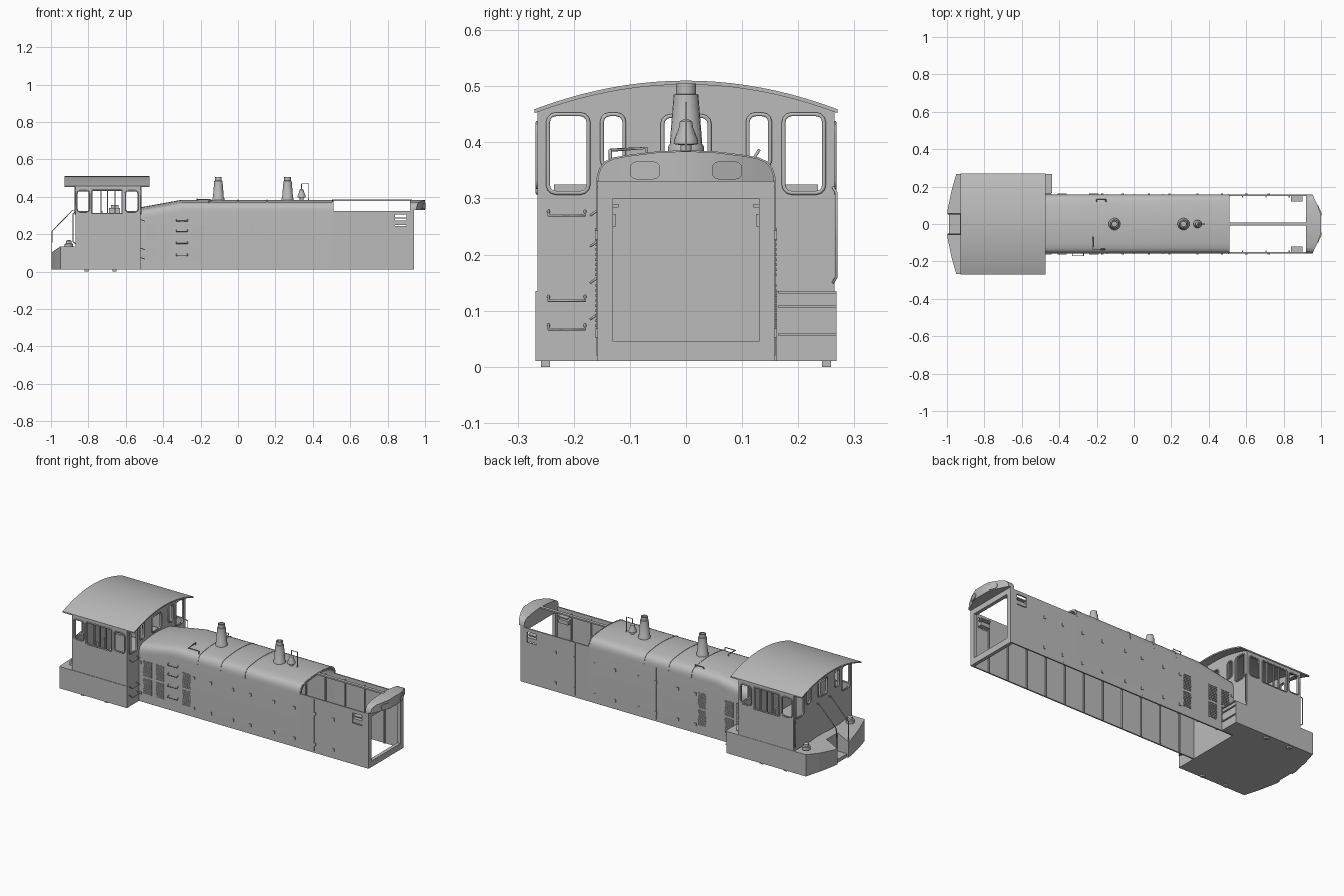
import bpy, bmesh, math

if "Cube" in bpy.data.objects:
    bpy.data.objects.remove(bpy.data.objects["Cube"])

grey = bpy.data.materials.new("body_grey")
grey.diffuse_color = (0.5, 0.5, 0.5, 1)
grey.use_nodes = True
grey.node_tree.nodes["Principled BSDF"].inputs["Base Color"].default_value = grey.diffuse_color


def mesh(name, verts, faces, smooth=0):
    bm = bmesh.new()
    vs = [bm.verts.new(v) for v in verts]
    for f in faces:
        bm.faces.new([vs[i] for i in f])
    bmesh.ops.recalc_face_normals(bm, faces=bm.faces)
    me = bpy.data.meshes.new(name)
    bm.to_mesh(me)
    bm.free()
    me.materials.append(grey)
    ob = bpy.data.objects.new(name, me)
    bpy.context.collection.objects.link(ob)
    if smooth:
        bpy.ops.object.select_all(action='DESELECT')
        ob.select_set(True)
        bpy.context.view_layer.objects.active = ob
        bpy.ops.object.shade_smooth_by_angle(angle=math.radians(smooth))
    return ob


def loft(name, rings, smooth=0):
    n = len(rings[0])
    faces = [list(range(n)), list(range((len(rings) - 1) * n, len(rings) * n))]
    for r in range(len(rings) - 1):
        for i in range(n):
            j = (i + 1) % n
            faces.append([r * n + i, r * n + j, (r + 1) * n + j, (r + 1) * n + i])
    return mesh(name, [v for r in rings for v in r], faces, smooth)


def put(axis, p, t):
    return {'x': (t, p[0], p[1]), 'y': (p[0], t, p[1]), 'z': (p[0], p[1], t)}[axis]


def prism(name, pts, axis, a, b, smooth=0):
    return loft(name, [[put(axis, p, t) for p in pts] for t in (a, b)], smooth)


def boxes(name, specs):
    verts, faces = [], []
    for x0, x1, y0, y1, z0, z1 in specs:
        o = len(verts)
        verts += [(x, y, z) for x in (x0, x1) for y in (y0, y1) for z in (z0, z1)]
        faces += [[o + i for i in f] for f in ((0, 1, 3, 2), (4, 5, 7, 6), (0, 1, 5, 4),
                                               (2, 3, 7, 6), (0, 2, 6, 4), (1, 3, 7, 5))]
    return mesh(name, verts, faces)


def rods(name, paths, r=0.003, closed=False):
    cu = bpy.data.curves.new(name, 'CURVE')
    cu.dimensions = '3D'
    cu.bevel_depth, cu.bevel_resolution, cu.use_fill_caps = r, 1, True
    for p in paths:
        s = cu.splines.new('POLY')
        s.points.add(len(p) - 1)
        for q, c in zip(s.points, p):
            q.co = (*c, 1)
        s.use_cyclic_u = closed
    cu.materials.append(grey)
    ob = bpy.data.objects.new(name, cu)
    bpy.context.collection.objects.link(ob)
    bpy.ops.object.select_all(action='DESELECT')
    ob.select_set(True)
    bpy.context.view_layer.objects.active = ob
    bpy.ops.object.convert(target='MESH')


def lathe(name, x, y, prof, n=20):
    loft(name, [[(x + r * math.cos(2 * math.pi * i / n), y + r * math.sin(2 * math.pi * i / n), z)
                 for i in range(n)] for r, z in prof], 35)


def cut(ob, cutter):
    m = ob.modifiers.new("cut", 'BOOLEAN')
    m.object, m.operation, m.solver = cutter, 'DIFFERENCE', 'EXACT'
    bpy.context.view_layer.objects.active = ob
    bpy.ops.object.modifier_apply(modifier=m.name)
    bpy.data.objects.remove(cutter)


def rrect(a0, a1, z0, z1, r=0.014):
    pts = []
    for cx, cz, s in ((a1 - r, z1 - r, 0), (a0 + r, z1 - r, 90), (a0 + r, z0 + r, 180), (a1 - r, z0 + r, 270)):
        pts += [(cx + r * math.cos(math.radians(s + k * 30)), cz + r * math.sin(math.radians(s + k * 30)))
                for k in range(4)]
    return pts


# Hood cross-section: one half, mirrored
HALF = [(.158, .01), (.158, .32), (.157, .338), (.152, .353), (.143, .364), (.128, .371), (.1, .376), (.05, .382)]
ARCH = HALF + [(0, .384)] + [(-y, z) for y, z in reversed(HALF)]


def section(x, drop=0, off=0.0, t=.008, low=None):
    def lift(y, z, o):
        k = 1 + o / .158
        return (x, y * k, (z - drop * min(1, max(0, (z - .2) / .12)) + o) if z > .02 else z)
    pts = [p for p in ARCH if low is None or p[1] >= low]
    return [lift(y, z, off) for y, z in pts] + [lift(y, z, off - t) for y, z in reversed(pts)]


loft("hood_shell", [section(-.52, .04), section(-.3), section(.51)], 40)
for i, x in enumerate((-.145, 0, .155, .505)):
    loft(f"hood_roof_seam_{i}", [section(x - .002, off=.002, t=.004, low=.3),
                                 section(x + .002, off=.002, t=.004, low=.3)], 40)

# Open front section of the hood: side walls with vent holes
walls, ribs, hinges, slats, vents = [], [], [], [], []


def side(s, a, b):
    return (min(s * a, s * b), max(s * a, s * b))


for s in (-1, 1):
    w = side(s, .150, .158)
    for x0, x1, z0, z1 in ((.51, .84, .01, .325), (.9, .93, .01, .325), (.84, .9, .01, .245), (.84, .9, .305, .325)):
        walls.append((x0, x1, *w, z0, z1))
    for k in range(11):
        x = -.42 + k * .125
        ribs.append((x - .003, x + .003, *side(s, .142, .151), .01, .31))
    # hinges and door seams
    for x in (-.51, -.17, -.06, .08, .19, .34, .47, .6, .72):
        for z in (.06, .235):
            hinges.append((x - .006, x + .006, *side(s, .157, .162), z - .008, z + .008))
    for x in (.08, .595):
        hinges.append((x - .0015, x + .0015, *side(s, .157, .1595), .02, .32))
    # louvre panels
    for x in (-.465, -.385, -.215):
        for z in (.06, .16):
            slats.append((x - .027, x + .027, *side(s, .157, .159), z, z + .09))
            for k in range(10):
                slats.append((x - .025, x + .025, *side(s, .158, .1625), z + .002 + k * .009, z + .006 + k * .009))
    vents += [(.84, .9, *side(s, .12, .155), .284, .290), (.84, .9, *side(s, .125, .155), .25, .272)]
boxes("front_hood_walls", walls)
boxes("hood_inner_ribs", ribs)
boxes("hood_hinges", hinges)
boxes("side_louvres", slats)
boxes("side_vent_slats", vents)
boxes("roof_centre_bar", [(.505, .93, -.009, .009, .377, .385)])

# Front end plate with radiator opening
plate = prism("front_frame", ARCH, 'x', .922, .942)
cut(plate, prism("opening_cutter", [(-.13, .045), (.13, .045), (.13, .3), (-.13, .3)], 'x', .9, .96))

# Overhanging visor with number boards
rings = []
for y, z in ARCH[2:-2]:
    a = abs(y)
    xf = 1.0 if a < .06 else 1.0 - (a - .06) * .47
    rings.append([(.92, y, .33), (xf, y, .33), (xf, y, z), (.92, y, z)])
loft("front_visor", rings, 30)
for s in (-1, 1):
    pts = rrect(.046, .1, .334, .366, .012)
    loft("number_board", [[(1 - max(0, y - .06) * .47 + o, s * y, z) for y, z in pts] for o in (-.003, .003)])

# Rear deck with tapered end and centre notch
plan = [(-.52, -.268), (-.95, -.268), (-.975, -.18), (-.998, -.07), (-.998, -.05), (-.93, -.05),
        (-.93, .05), (-.998, .05), (-.998, .07), (-.975, .18), (-.95, .268), (-.445, .268), (-.445, .16), (-.52, .16)]
loft("rear_deck", [[(x, y, .01) for x, y in plan],
                   [(x, y, .135 - max(0, -x - .95) * .7) for x, y in plan]])
boxes("deck_steps", [(-.99, -.93, -.05, .05, .01, .03)] +
      [(-.446, -.438, .165, .268, z, z + .005) for z in (.055, .105, .13)])
boxes("deck_lugs", [(x, x + .02, s * .25 - .008, s * .25 + .008, 0, .012) for x in (-.82, -.67) for s in (-1, 1)])


# Cab shell
def gable(w, d):
    ys = [w * (k / 8 - 1) for k in range(17)]
    return [(y, .505 - d - .7 * y * y) for y in ys]


cab = prism("cab", [(.265, .13), (-.265, .13)] + gable(.265, 0), 'x', -.87, -.52)
cut(cab, prism("cab_inner", [(.255, .1), (-.255, .1)] + gable(.255, .01), 'x', -.86, -.53))
END = [rrect(*side(s, .174, .246), .31, .45) for s in (-1, 1)]
END += [rrect(*side(s, .11, .15), .355, .45) for s in (-1, 1)] + [rrect(-.042, .042, .355, .447)]
SIDE = [rrect(-.86, -.795, .32, .432), rrect(-.78, -.62, .31, .435, .005), rrect(-.602, -.535, .32, .432)]
for p in END:
    cut(cab, prism("window_cutter", p, 'x', -1.1, -.3))
for p in SIDE:
    cut(cab, prism("window_cutter", p, 'y', -.4, .4))
rods("end_window_frames", [[(x, y, z) for y, z in p] for p in END for x in (-.871, -.519)], .004, True)
rods("side_window_frames", [[(x, y, z) for x, z in p] for p in SIDE for y in (-.265, .265)], .0035, True)
boxes("side_window_posts", [(x, x + .006, *side(s, .255, .264), .31, .435)
                            for x in (-.735, -.70, -.66) for s in (-1, 1)])

# Curved roof sheet
rw = [.27 * (k / 10 - 1) for k in range(21)]
prism("cab_roof", [(y, .51 - .7 * y * y) for y in rw] + [(y, .503 - .7 * y * y) for y in reversed(rw)],
      'x', -.927, -.472, 30)

# Cab interior: seats and control stand
boxes("cab_seats", [b for s in (-1, 1) for b in (
    (-.73, -.67, s * .205 - .03, s * .205 + .03, .225, .24), (-.735, -.725, s * .205 - .03, s * .205 + .03, .24, .325),
    (-.71, -.69, s * .205 - .01, s * .205 + .01, .13, .23))])
boxes("control_stand", [(-.69, -.63, -.13, -.07, .13, .34), (-.68, -.64, -.12, -.08, .34, .355)])

# Exhaust stacks and bell
for i, x in enumerate((-.105, .265)):
    lathe(f"exhaust_stack_{i}", x, 0, [(.032, .375), (.032, .392), (.029, .397), (.022, .485),
                                      (.018, .486), (.018, .505), (.013, .505), (.013, .46)])
lathe("bell", .34, 0, [(.01, .38), (.01, .395), (.022, .397), (.021, .405), (.013, .425), (.011, .437), (.003, .442)])
rods("bell_frame", [[(.34, 0, .435), (.34, 0, .47), (.378, 0, .47), (.378, 0, .38)]], .0025)

# Marker lamps on the rear deck
for s in (-1, 1):
    lathe("deck_lamp", -.905, s * .2, [(.022, .13), (.022, .148), (.015, .15), (.014, .163), (.006, .17)], 14)

# Handrails and grab irons
rods("rear_handrails", [[(-.93, s * .055, .13), (-.995, s * .055, .1), (-.995, s * .055, .215),
                         (-.885, s * .055, .328), (-.868, s * .055, .328)] for s in (-1, 1)])
rods("hood_grab_irons", [[(-.33, -.156, z), (-.33, -.17, z - .01), (-.27, -.17, z - .01), (-.27, -.156, z)]
                         for z in (.28, .225, .16, .095)], .0025)
rods("cab_grab_irons", [[(-.52, -.245, z + .008), (-.5, -.245, z), (-.5, -.18, z), (-.52, -.18, z + .008)]
                        for z in (.27, .118, .067)], .0025)
rods("hood_top_grab", [[(-.22, -.07, .375), (-.22, -.07, .39), (-.22, -.135, .386), (-.155, -.135, .386),
                        (-.155, -.135, .365)], [(-.2, .12, .37), (-.2, .13, .386), (-.15, .13, .386), (-.15, .12, .37)]])
rods("cab_door_rails", [[(x, .262, .15), (x - o, .268, .16), (x - o, .268, .31), (x, .262, .32)]
                        for x, o in ((-.52, -.012), (-.87, .012))], .0025)
